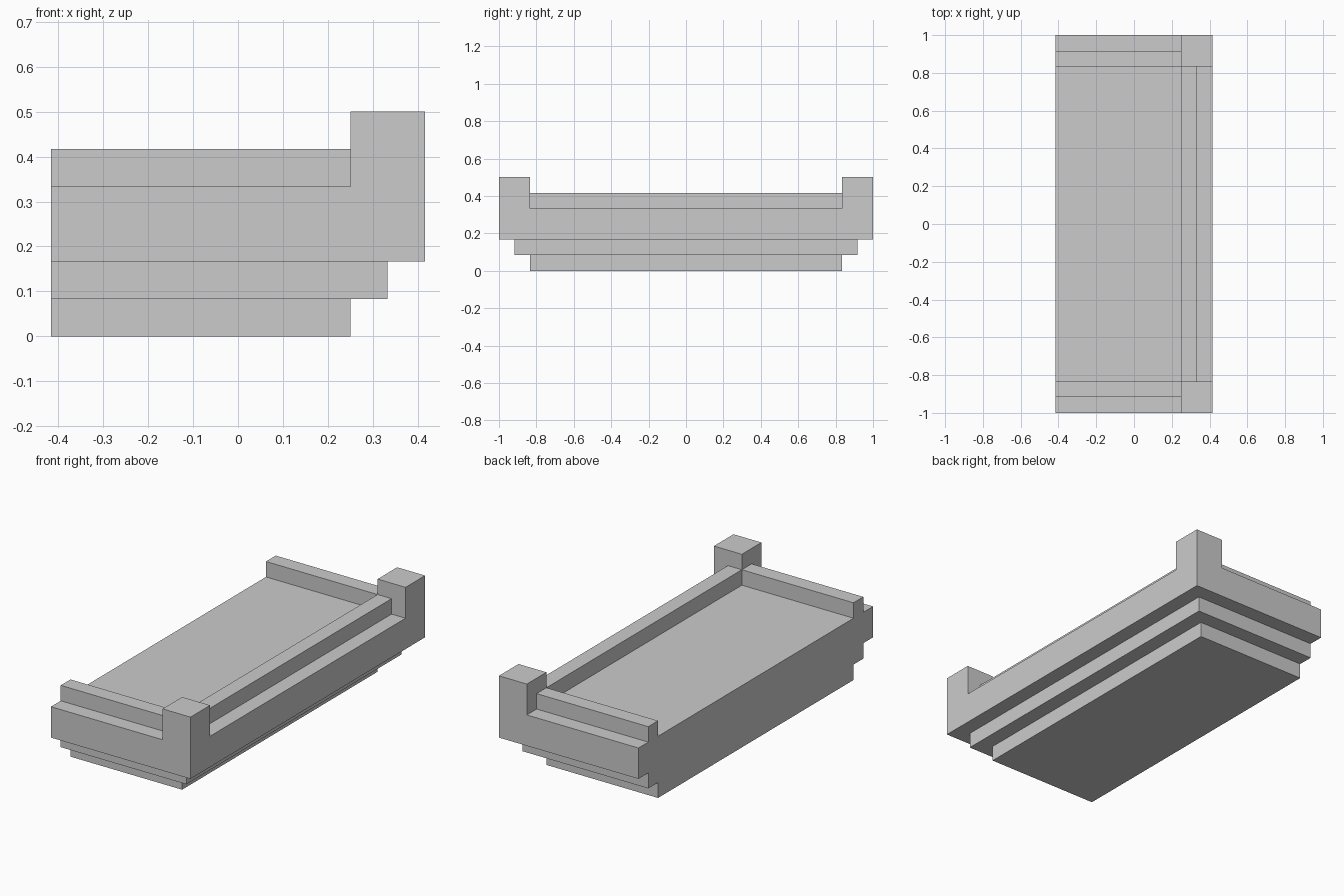
import bpy
import bmesh
from mathutils import Vector

if "Cube" in bpy.data.objects:
    bpy.data.objects.remove(bpy.data.objects["Cube"])

U = 1 / 12          # grid module all parts snap to
LEFT = -5 * U       # flush flat side


def box(name, lo, hi):
    """Axis-aligned block between two corners given in world units."""
    lo, hi = Vector(lo), Vector(hi)
    mesh = bpy.data.meshes.new(name)
    bm = bmesh.new()
    bmesh.ops.create_cube(bm, size=1)
    bmesh.ops.scale(bm, vec=hi - lo, verts=bm.verts)
    bm.to_mesh(mesh)
    bm.free()
    obj = bpy.data.objects.new(name, mesh)
    obj.location = (lo + hi) / 2
    bpy.context.collection.objects.link(obj)
    return obj


# Stepped base: each tier grows by one module on three sides
tiers = [("bottom_tier", 3, 10, 0, 1),
         ("middle_tier", 4, 11, 1, 2),
         ("main_slab", 5, 12, 2, 4)]
for name, x, y, z0, z1 in tiers:
    box(name, (LEFT, -y * U, z0 * U), (x * U, y * U, z1 * U))

# Long rim between the two corner posts
box("long_rim", (3 * U, -10 * U, 4 * U), (4 * U, 10 * U, 5 * U))

# End rims and corner posts, repeated at front and back
for side, s in (("front", -1), ("back", 1)):
    y0, y1 = sorted((s * 10 * U, s * 11 * U))
    box(side + "_rim", (LEFT, y0, 4 * U), (3 * U, y1, 5 * U))
    y0, y1 = sorted((s * 10 * U, s * 12 * U))
    box(side + "_corner_post", (3 * U, y0, 4 * U), (5 * U, y1, 6 * U))
